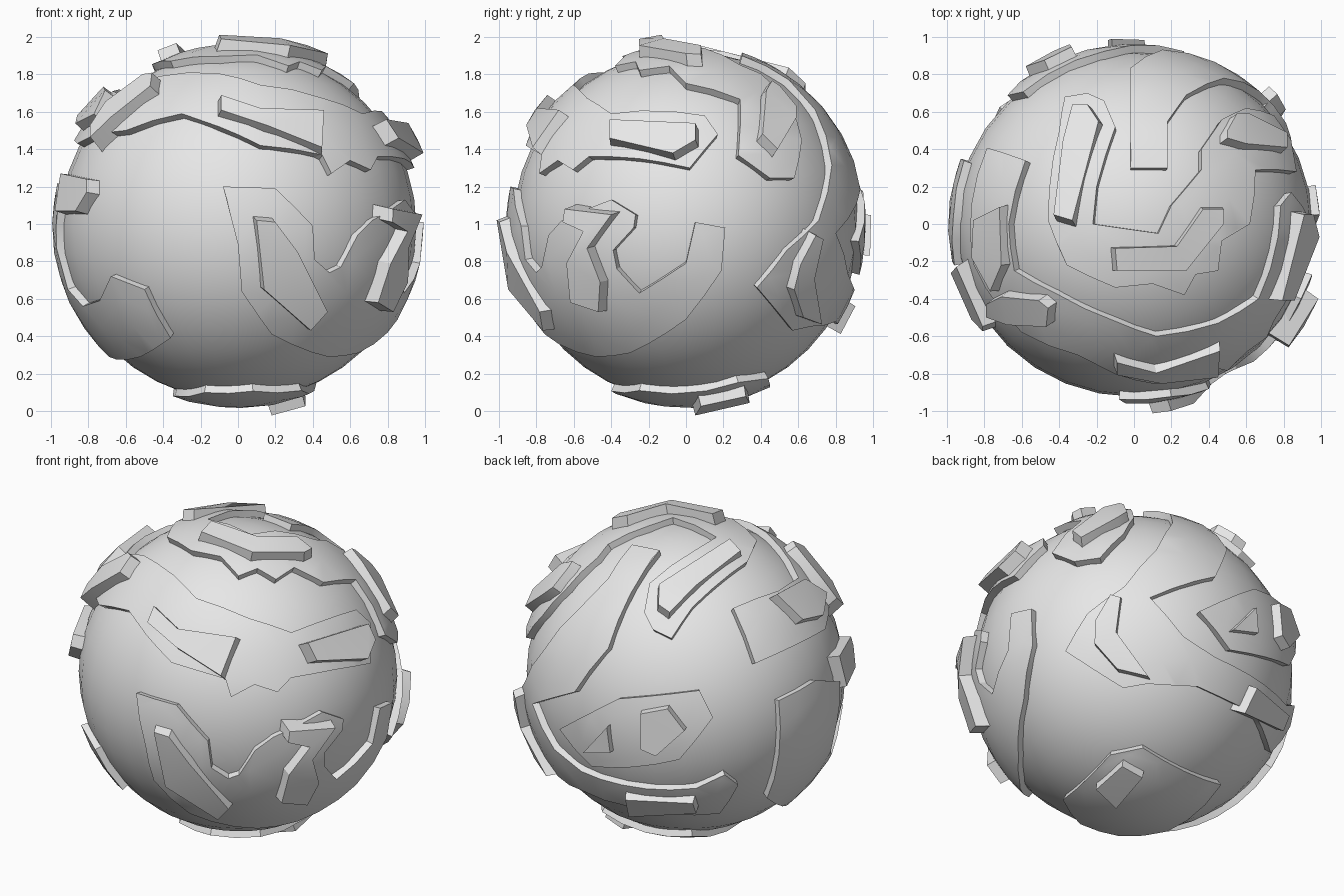
import bpy
import bmesh
from math import sin, cos, radians, sqrt
from mathutils import Vector
from mathutils.geometry import delaunay_2d_cdt

CENTRE = Vector((0, 0, 0.99))
SHAPE = Vector((1.02, 0.988, 1))    # the globe is slightly oval
SEA = 0.935     # sea radius
LAND = 0.975    # lowland radius
HILL = 1.03     # highland radius

# Directions from which outlines are drawn: (turn, tilt) in degrees
SIDES = {
    "front": (0, 0),
    "right": (90, 0),
    "top": (0, 90),
    "bottom": (0, -90),
    "back_left": (215, 25),
    "back_right": (135, -25),
}

if "Cube" in bpy.data.objects:
    bpy.data.objects.remove(bpy.data.objects["Cube"], do_unlink=True)

grey = bpy.data.materials.new("light_grey")
grey.use_nodes = True
colour = (0.8, 0.8, 0.8, 1)
grey.diffuse_color = colour
grey.node_tree.nodes["Principled BSDF"].inputs["Base Color"].default_value = colour


def finish(obj, angle):
    """Give an object the material and smooth shading with sharp edges."""
    obj.data.materials.append(grey)
    bpy.ops.object.select_all(action="DESELECT")
    obj.select_set(True)
    bpy.context.view_layer.objects.active = obj
    bpy.ops.object.shade_smooth_by_angle(angle=radians(angle))


def to_round(v):
    return Vector(a / s for a, s in zip(v, SHAPE))


def on_globe(side, point, radius):
    """Unit direction of an outline point (in hundredths) seen from a side."""
    turn, tilt = (radians(a) for a in SIDES[side])
    out = Vector((sin(turn), -cos(turn), 0))
    across = Vector((cos(turn), sin(turn), 0))
    up = Vector((0, 0, 1))
    facing = to_round(out * cos(tilt) + up * sin(tilt))
    upward = up * cos(tilt) - out * sin(tilt)
    flat = to_round(across * point[0] + upward * point[1]) / 100
    a, b, c = facing.dot(facing), flat.dot(facing), flat.dot(flat) - radius * radius
    return (flat + facing * ((sqrt(max(0, b * b - a * c)) - b) / a)).normalized()


def patch(name, radius, step, flare, outline):
    """Raised patch that follows the globe, with walls sunk into the sea."""
    corners = [on_globe(s, p, radius) for s, pts in outline.items() for p in pts]
    ring = []
    for a, b in zip(corners, corners[1:] + corners[:1]):
        n = max(1, round((b - a).length / step)) if step else 1
        ring += [a.lerp(b, i / n).normalized() for i in range(n)]

    # Flatten around the middle, keeping distances from it
    middle = sum(ring, Vector()).normalized()
    side = middle.orthogonal().normalized()
    other = middle.cross(side)

    def flatten(d):
        flat = Vector((d.dot(side), d.dot(other)))
        return flat.normalized() * middle.angle(d)

    def wrap(q):
        t = q.length
        flat = q.normalized() if t else q
        return (side * flat.x + other * flat.y) * sin(t) + middle * cos(t)

    points = [flatten(d) for d in ring]
    count = len(points)
    edges = [(i, (i + 1) % count) for i in range(count)]
    if step:
        reach = int(2.6 / step)
        points += [Vector((i + j % 2 / 2, j)) * step
                   for i in range(-reach, reach) for j in range(-reach, reach)]
    verts, _, faces = delaunay_2d_cdt(points, edges, [], 1, 0.0001)[:3]

    bm = bmesh.new()
    made = {}
    for face in faces:
        for i in face:
            if i not in made:
                made[i] = bm.verts.new(wrap(verts[i]) * radius)
        bm.faces.new([made[i] for i in face])
    rim = [e for e in bm.edges if e.is_boundary]
    walls = bmesh.ops.extrude_edge_only(bm, edges=rim)["geom"]
    for v in walls:
        if isinstance(v, bmesh.types.BMVert):
            spread = (v.co - middle * radius) * flare
            v.co = v.co.normalized() * (SEA - 0.03) + spread
    for v in bm.verts:
        v.co *= SHAPE
    bmesh.ops.recalc_face_normals(bm, faces=bm.faces)
    bm.faces.ensure_lookup_table()
    first = bm.faces[0]
    if first.normal.dot(first.calc_center_median()) < 0:
        bmesh.ops.reverse_faces(bm, faces=bm.faces)
    mesh = bpy.data.meshes.new(name)
    bm.to_mesh(mesh)
    bm.free()
    obj = bpy.data.objects.new(name, mesh)
    obj.location = CENTRE
    bpy.context.collection.objects.link(obj)
    finish(obj, 30)


def land(name, **outline):
    patch(name, LAND, 0.16, 0, outline)


def hill(name, radius=HILL, **outline):
    patch(name, radius, 0, 0.17, outline)


# Sea
bpy.ops.mesh.primitive_uv_sphere_add(segments=32, ring_count=20, radius=SEA,
                                     location=CENTRE, scale=SHAPE)
sea = bpy.context.object
sea.name = "sea"
finish(sea, 60)

# Front right continent and its hills
land("front_right_land",
     front=[(48, -70), (18, -58), (2, -35), (0, -10), (-8, 21), (20, 20), (40, 0),
            (41, -18), (49, -25), (55, -22), (64, -5), (72, 3)],
     right=[(-40, 14), (-27, 6), (-28, -1), (-39, -13), (-37, -23), (-25, -36),
            (0, -20), (5, 2), (21, -1), (19, -24), (0, -50), (-30, -68)])
hill("front_long_hill",
     front=[(10, 3), (14, -34), (39, -56), (48, -46), (32, -14), (20, 2)])
hill("right_bent_hill", 1.05,
     right=[(-65, 9), (-40, 6), (-53, -12), (-46, -30), (-47, -46), (-62, -41),
            (-64, -20), (-55, -3), (-66, 2)])

# Left continent and its hill
land("left_land",
     front=[(-96, 12), (-97, -12), (-91, -34), (-83, -43), (-74, -40), (-68, -27),
            (-50, -34), (-36, -60), (-52, -70), (-69, -70)],
     back_left=[(48, -74), (55, -16), (77, -4)])
hill("left_hill", 1.0, front=[(-95, 28), (-81, 25), (-81, 18), (-87, 8), (-98, 8)])

# Upper band around the front, and its hills
land("upper_front_land",
     front=[(-86, 44), (-60, 51), (-30, 60), (-10, 53), (12, 43), (45, 38), (50, 28),
            (60, 35), (71, 30)],
     right=[(-52, 37), (-25, 36), (2, 31), (17, 49), (10, 59), (-40, 60)],
     top=[(45, -53), (12, -60), (-10, -52), (-42, -37), (-64, -25), (-67, 0), (-58, 34)],
     back_left=[(41, 6)])
hill("upper_left_hill", 1.04,
     top=[(-79, -43), (-71, -39), (-51, -41), (-46, -45), (-47, -55), (-68, -54), (-79, -50)])
hill("upper_front_hill",
     front=[(-9, 70), (12, 63), (46, 62), (45, 42), (15, 54), (-9, 62)])
hill("upper_right_hill", 1.05,
     right=[(-41, 57), (5, 55), (5, 46), (-7, 39), (-41, 47)])
hill("upper_back_left_hill",
     top=[(-86, 2), (-72, 9), (-71, -22), (-77, -36), (-87, -18)])

# Curled continent on top, and its hills
land("top_land",
     top=[(-46, 2), (-36, -22), (-10, -34), (10, -32), (27, -38), (33, -27), (45, -25),
          (47, -9), (62, 0), (65, 29), (87, 28), (84, 45), (75, 58), (60, 62), (47, 56),
          (36, 40), (36, 29), (20, 10), (13, -5), (-22, 0), (-20, 20), (-10, 52),
          (-16, 66), (-25, 70), (-37, 68), (-40, 50)])
hill("top_hill", 1.035,
     top=[(-10, -13), (23, -12), (37, 8), (48, 8), (48, 0), (28, -25), (-9, -25)])
hill("top_left_hill",
     top=[(-33, 64), (-25, 64), (-19, 55), (-33, 2), (-43, 5), (-38, 45)])
hill("top_right_hill",
     top=[(50, 50), (55, 59), (62, 59), (82, 49), (82, 41), (60, 43), (50, 46)])

# Long winding continent from the top down around the back
land("back_land",
     top=[(-2, 30), (18, 30), (18, 55), (28, 69), (48, 78)],
     right=[(71, 3), (54, -13), (38, -33), (57, -56)],
     back_right=[(15, -15), (44, -17), (75, -32)],
     back_left=[(5, -84), (20, -83), (31, -66), (23, -60), (6, -68), (-38, -66),
                (-62, -58), (-78, -45), (-91, -18), (-66, -11), (-46, 15)])
hill("back_right_hill",
     back_right=[(-5, 39), (1, 37), (-2, 16), (16, -11), (-2, -6), (-15, 10), (-14, 24)])
hill("lower_back_hill", back_left=[(-36, -75), (4, -77), (6, -83), (-34, -85)])

# Back island and its two hills
land("back_island",
     back_left=[(-75, -33), (-40, -15), (8, -10), (16, -26), (-4, -51), (-56, -55)])
hill("island_hill",
     back_left=[(-27, -24), (-11, -21), (-1, -34), (-18, -49), (-27, -45)])
hill("island_peak", 1.01, back_left=[(-61, -47), (-47, -32), (-45, -47)])

# Bottom continent and its hill
land("bottom_land",
     bottom=[(42, -28), (30, -44), (-33, -41), (-34, 10), (-18, 35), (8, 40), (34, 25)])
hill("bottom_hill", bottom=[(18, -5), (36, -8), (36, -32), (22, -34)])
